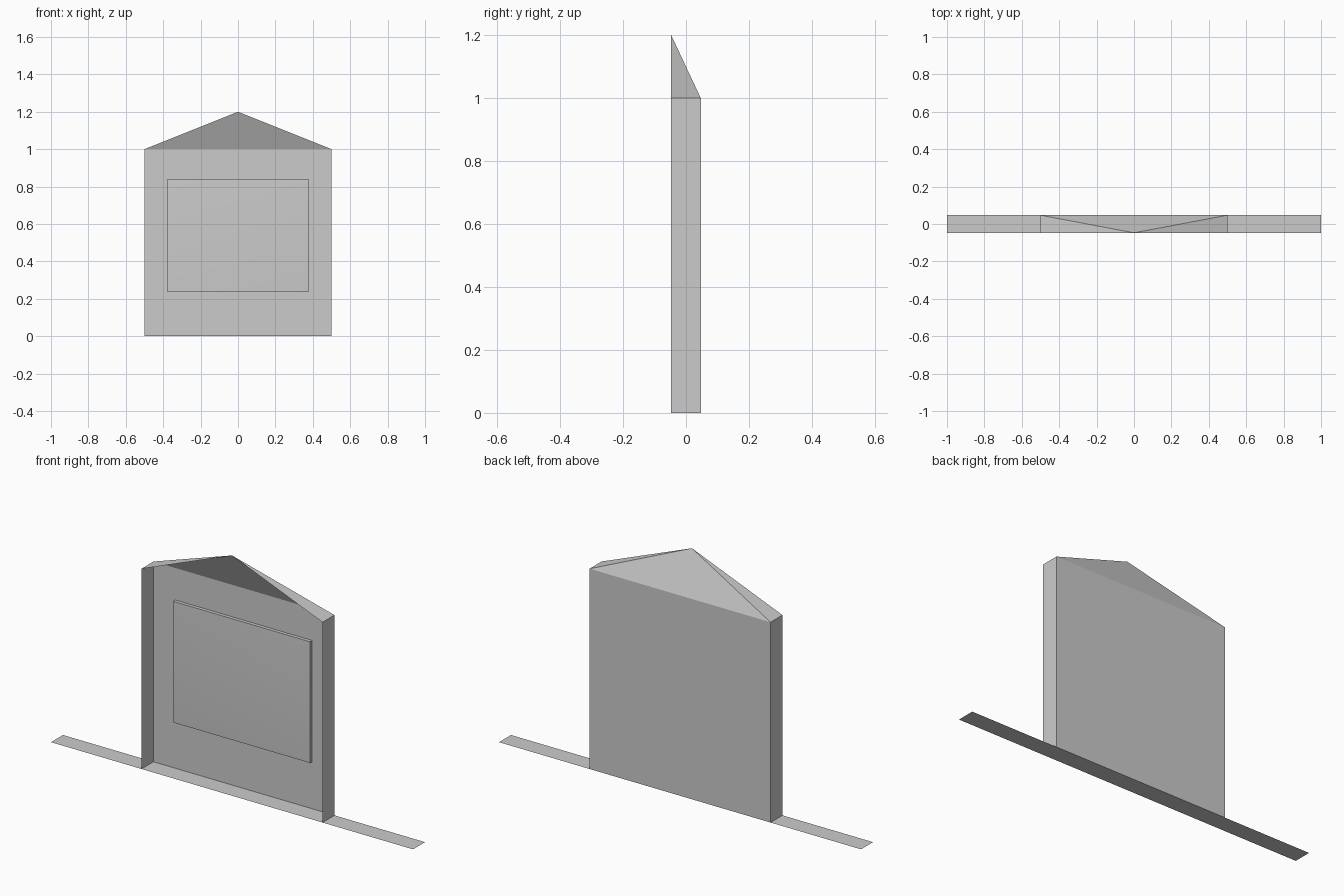
import bpy
import bmesh
import math

cube = bpy.data.objects.get("Cube")
if cube:
    bpy.data.objects.remove(cube, do_unlink=True)

# Main sizes
D = 0.047          # half depth
W = 0.5            # half width of the shell
EAVE, PEAK = 1.0, 1.2

grey = bpy.data.materials.new("plain grey")
grey.use_nodes = True
colour = (0.6, 0.6, 0.6, 1)
grey.diffuse_color = colour
grey.node_tree.nodes["Principled BSDF"].inputs["Base Color"].default_value = colour


def add_object(name, bm):
    mesh = bpy.data.meshes.new(name)
    bm.to_mesh(mesh)
    bm.free()
    mesh.materials.append(grey)
    obj = bpy.data.objects.new(name, mesh)
    bpy.context.collection.objects.link(obj)
    return obj


def add_sheet(name, *polygons):
    """Thin open surface made of flat polygons."""
    bm = bmesh.new()
    for points in polygons:
        bm.faces.new([bm.verts.new(p) for p in points])
    bmesh.ops.remove_doubles(bm, verts=bm.verts, dist=0.0001)
    return add_object(name, bm)


# Ground strip
add_sheet("ground_strip", [(-1, -D, 0), (1, -D, 0), (1, D, 0), (-1, D, 0)])

# Back wall and the two side walls, open at the front
add_sheet("back_wall", [(W, D, 0), (-W, D, 0), (-W, D, EAVE), (W, D, EAVE)])
for name, x in (("left_wall", W), ("right_wall", -W)):
    wall = [(x, -D, 0), (x, D, 0), (x, D, EAVE), (x, -D, EAVE)]
    add_sheet(name, wall if x > 0 else wall[::-1])

# Roof: a sloping back triangle and two narrow side triangles
apex = (0, -D, PEAK)
add_sheet("roof",
          [(W, D, EAVE), (-W, D, EAVE), apex],
          [(W, -D, EAVE), (W, D, EAVE), apex],
          [(-W, D, EAVE), (-W, -D, EAVE), apex])

# Panel on the back wall, with a slightly raised middle
bm = bmesh.new()
bmesh.ops.create_cube(bm, size=1)
bmesh.ops.scale(bm, vec=(0.755, 0.017, 0.605), verts=bm.verts)
bmesh.ops.translate(bm, vec=(0, D - 0.009, 0.538), verts=bm.verts)
front = min(bm.faces, key=lambda f: f.calc_center_median().y)
bmesh.ops.inset_region(bm, faces=[front], thickness=0.04, depth=0.002)
panel = add_object("panel", bm)
bpy.ops.object.select_all(action="DESELECT")
panel.select_set(True)
bpy.context.view_layer.objects.active = panel
bpy.ops.object.shade_smooth_by_angle(angle=math.radians(30))
